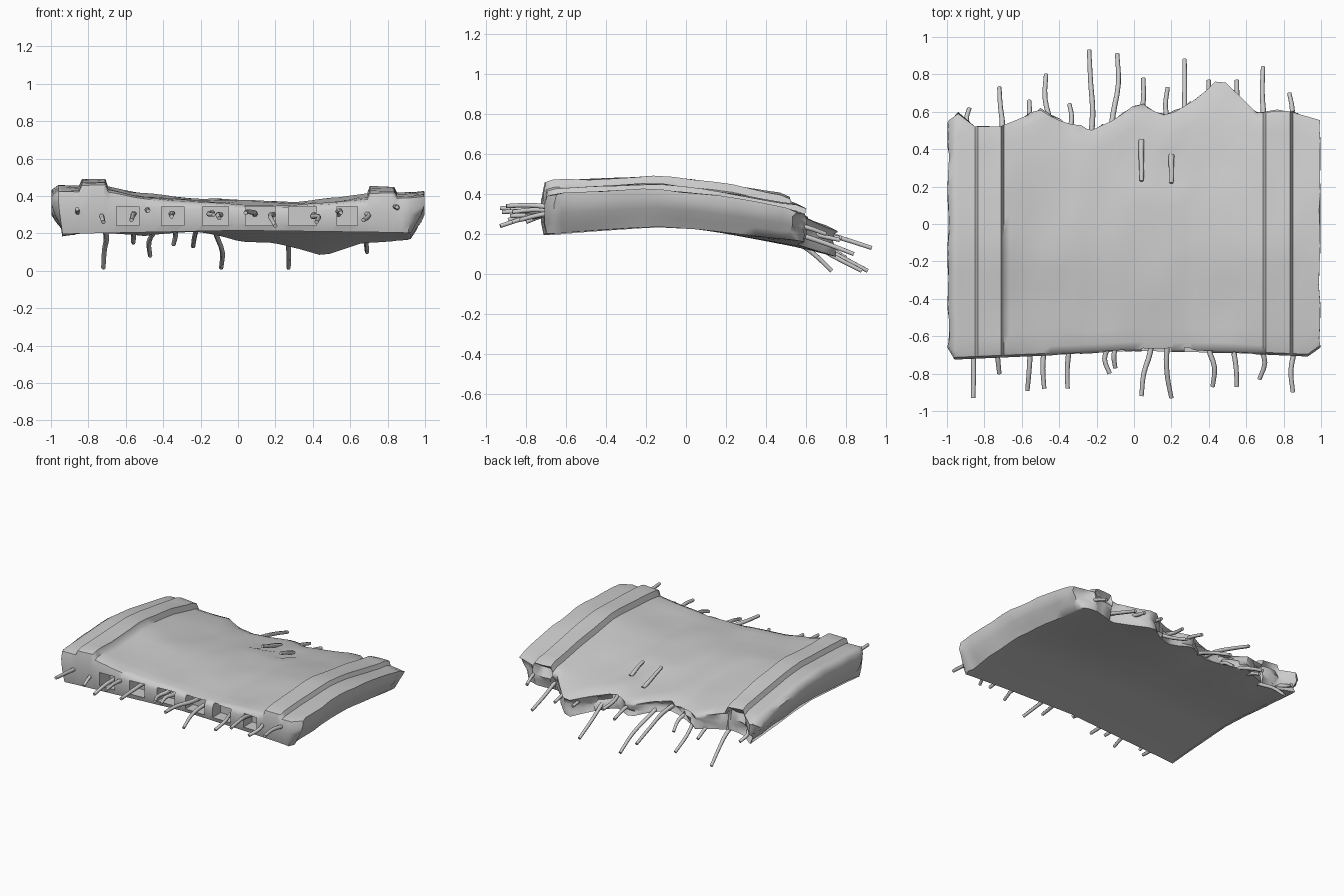
import bpy, bmesh, random
from mathutils import Vector, noise

if "Cube" in bpy.data.objects:
    bpy.data.objects.remove(bpy.data.objects["Cube"])
random.seed(4)


def interp(table, v):
    if v <= table[0][0]:
        return table[0][1]
    for (a, p), (b, q) in zip(table, table[1:]):
        if v <= b:
            return p + (q - p) * (v - a) / (b - a)
    return table[-1][1]


# Profiles: deck section (x, z), lengthwise arch (y, dz), plan of both ends (x, y)
DECK = [(-1, .43), (-.96, .455), (-.85, .455), (-.835, .49), (-.71, .49), (-.695, .45),
        (-.55, .42), (-.35, .395), (0, .38), (.3, .375), (.55, .39), (.69, .41),
        (.705, .45), (.835, .45), (.85, .42), (1, .425)]
ARCH = [(-.73, -.025), (-.15, 0), (.05, -.018), (.2, -.04), (.57, -.105), (.77, -.15)]
BACK = [(-1, .55), (-.94, .59), (-.85, .52), (-.72, .52), (-.62, .56), (-.5, .61), (-.42, .56),
        (-.23, .5), (-.1, .56), (.02, .65), (.15, .58), (.22, .6), (.35, .68), (.46, .785),
        (.58, .67), (.66, .59), (.8, .61), (1, .555)]
FRONT = [(-1, -.66), (-.96, -.725), (-.5, -.705), (0, -.68), (.5, -.69), (.97, -.71), (1, -.66)]
BOTTOM = [(-1, .23), (-.85, .235), (0, .25), (.85, .24), (1, .235)]
# Thinning of the slab underside towards the break (x, dz)
LIFT = [(-1, .06), (-.2, .055), (.1, .015), (.45, -.015), (.6, 0), (.85, .03), (1, .035)]

xs = sorted({p[0] for p in DECK} | {round(-.94 + i * .055, 3) for i in range(35)})
xs = [x for i, x in enumerate(xs) if i == 0 or x - xs[i - 1] > .008]
ts = [0, .03, .09, .18, .27, .36, .44, .52, .6, .68, .76, .84, .91, .96, 1]
hs = [0, .25, .5, .75, 1]
side_inset = [.075, .048, .02, .002, .004]
NX, NY, NZ = len(xs) - 1, len(ts) - 1, len(hs) - 1


def slab_point(i, j, k):
    x, t, h = xs[i], ts[j], hs[k]
    n = noise.noise_vector(Vector((x * 5, t * 6, h * 3)))
    y0 = interp(FRONT, x) + (.012 if k in (0, NZ) else 0)
    y1 = interp(BACK, x)
    if 0 < k < NZ:                      # crumbled break
        y1 += random.uniform(-.04, .012)
    elif k == 0:
        y1 += n.x * .03 - .01
    y = y0 + (y1 - y0) * t
    top = interp(DECK, x) + interp(ARCH, y)
    low = interp(BOTTOM, x) + interp(ARCH, y) + interp(LIFT, x) * t ** 3 - .012 * (1 - t) ** 6
    if k == NZ:
        top += n.z * .012
        if j == 0:
            top -= .008
        if j == NY:
            top -= .015
        for cx, cy, r, d in [(.04, .33, .09, .02), (.2, .28, .09, .02),
                             (-.2, -.45, .12, .01), (.45, -.5, .12, .012)]:
            q = ((x - cx) ** 2 + (y - cy) ** 2) / r ** 2
            top -= d * max(0, 1 - q)
    z = low + (top - low) * h
    if i in (0, NX):
        s = -1 if i == 0 else 1
        x = s * (1 - side_inset[k] - (abs(n.y) * .02 if j % 3 else 0))
    elif i in (1, NX - 1):              # keep the undercut edge untangled
        x *= 1 - side_inset[k] * .3
    return x, y, z


# Broken deck slab: surface of a deformed block grid
bm = bmesh.new()
verts = {}


def v(*key):
    if key not in verts:
        verts[key] = bm.verts.new(slab_point(*key))
    return verts[key]


def quad(*keys):
    bm.faces.new([v(*k) for k in keys])


for i in range(NX):
    for j in range(NY):
        for k in (0, NZ):
            quad((i, j, k), (i + 1, j, k), (i + 1, j + 1, k), (i, j + 1, k))
    for k in range(NZ):
        for j in (0, NY):
            quad((i, j, k), (i + 1, j, k), (i + 1, j, k + 1), (i, j, k + 1))
for j in range(NY):
    for k in range(NZ):
        for i in (0, NX):
            quad((i, j, k), (i, j + 1, k), (i, j + 1, k + 1), (i, j, k + 1))
bmesh.ops.recalc_face_normals(bm, faces=bm.faces)
me = bpy.data.meshes.new("deck_slab")
bm.to_mesh(me)
bm.free()
slab = bpy.data.objects.new("deck_slab", me)
bpy.context.collection.objects.link(slab)

# Hollow cells in the front end
bm = bmesh.new()
for a, b in [(-.65, -.53), (-.41, -.29), (-.19, -.05), (.04, .2), (.27, .42), (.53, .64)]:
    r = bmesh.ops.create_cube(bm, size=1)["verts"]
    bmesh.ops.scale(bm, vec=(b - a, .24, .1), verts=r)
    bmesh.ops.translate(bm, vec=((a + b) / 2, -.71, .293), verts=r)
cm = bpy.data.meshes.new("cell_cutter")
bm.to_mesh(cm)
bm.free()
cutter = bpy.data.objects.new("cell_cutter", cm)
bpy.context.collection.objects.link(cutter)
cutter.hide_render = True
mod = slab.modifiers.new("cells", 'BOOLEAN')
mod.operation, mod.solver, mod.object = 'DIFFERENCE', 'EXACT', cutter
bpy.context.view_layer.objects.active = slab
slab.select_set(True)
bpy.ops.object.modifier_apply(modifier="cells")
bpy.data.objects.remove(cutter)
bpy.ops.object.shade_smooth_by_angle(angle=1.0)


# Bent reinforcing bars
def bar(name, start, end, wobble=.02):
    cu = bpy.data.curves.new(name, 'CURVE')
    cu.dimensions, cu.bevel_depth, cu.bevel_resolution = '3D', .0145, 1
    cu.use_fill_caps, cu.resolution_u = True, 3
    sp = cu.splines.new('BEZIER')
    sp.bezier_points.add(3)
    a, b = Vector(start), Vector(end)
    for n, p in enumerate(sp.bezier_points):
        f = n / 3
        p.co = a.lerp(b, f)
        if 0 < n < 3:
            p.co += Vector((random.uniform(-1, 1), 0, random.uniform(0, 1))) * wobble
        p.radius = 1.1 - .3 * f
        p.handle_left_type = p.handle_right_type = 'AUTO'
    bpy.context.collection.objects.link(bpy.data.objects.new(name, cu))


# x at root, x at tip, y at tip, z at tip
front = [(-.83, -.86, -.93, .33), (-.72, -.72, -.8, .26), (-.56, -.57, -.89, .27), (-.51, -.48, -.88, .32),
         (-.36, -.355, -.88, .29), (-.16, -.13, -.8, .3), (-.11, -.1, -.77, .28), (.09, .04, -.92, .31),
         (.19, .2, -.93, .24), (.41, .42, -.87, .26), (.54, .55, -.87, .31), (.7, .67, -.83, .27),
         (.83, .85, -.9, .34)]
for x0, x1, y, z in front:
    bar("front_rebar", (x0, -.56, .3), (x1, y, z))
back = [(-.88, -.88, .62, .2), (-.72, -.72, .73, .015), (-.57, -.56, .66, .15), (-.465, -.47, .8, .08),
        (-.35, -.345, .64, .14), (-.235, -.24, .93, .13), (-.13, -.09, .91, .015), (.05, .05, .78, .18),
        (.18, .18, .73, .2), (.25, .27, .88, .015), (.4, .4, .77, .18), (.54, .55, .77, .17),
        (.68, .69, .84, .1), (.85, .83, .7, .2)]
for x0, x1, y, z in back:
    bar("back_rebar", (x0, .42, .25), (x1, y, z))
# Bars exposed on the deck surface
bar("deck_rebar", (.04, .45, .29), (.04, .23, .365), .004)
bar("deck_rebar", (.2, .37, .305), (.2, .22, .36), .004)
